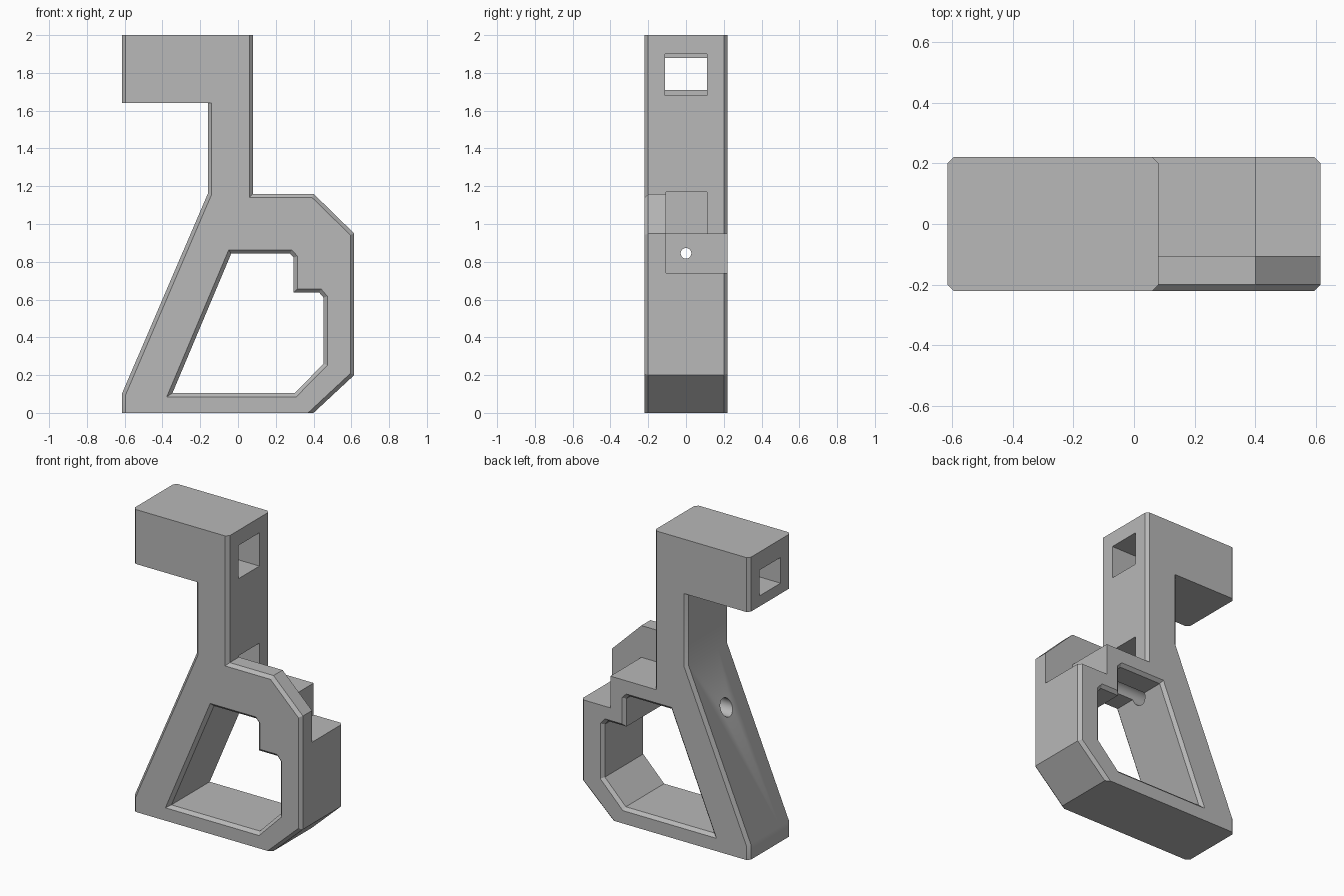
import bpy, bmesh, math
from mathutils import Vector, Matrix

cube = bpy.data.objects.get("Cube")
if cube:
    bpy.data.objects.remove(cube, do_unlink=True)

HALF = 0.22      # half depth
CH = 0.02        # chamfer size
PLATE = -0.105   # back of the thin front cheek

grey = bpy.data.materials.new("plain grey")
grey.use_nodes = True
grey.diffuse_color = (0.48, 0.48, 0.48, 1)
grey.node_tree.nodes["Principled BSDF"].inputs["Base Color"].default_value = grey.diffuse_color


def finish(bm, name):
    bmesh.ops.recalc_face_normals(bm, faces=bm.faces)
    mesh = bpy.data.meshes.new(name)
    bm.to_mesh(mesh)
    bm.free()
    mesh.materials.append(grey)
    ob = bpy.data.objects.new(name, mesh)
    bpy.context.collection.objects.link(ob)
    return ob


def inset(pts, amount):
    """Move each flagged edge of a counter-clockwise outline inward."""
    n = len(pts)
    lines = []
    for i, (x, z, flag) in enumerate(pts):
        d = Vector((pts[(i + 1) % n][0] - x, pts[(i + 1) % n][1] - z)).normalized()
        normal = Vector((-d.y, d.x))
        lines.append((normal, normal.dot(Vector((x, z))) + amount * flag))
    out = []
    for i in range(n):
        (a, p), (b, q) = lines[i - 1], lines[i]
        det = a.x * b.y - a.y * b.x
        out.append(((p * b.y - q * a.y) / det, (a.x * q - b.x * p) / det))
    return out


def loft(name, pts, sections):
    """Stack insets of an outline along y; sections are (y, inset)."""
    bm = bmesh.new()
    rings = [[bm.verts.new((x, y, z)) for x, z in inset(pts, a)] for y, a in sections]
    for r, s in zip(rings, rings[1:]):
        for i in range(len(r)):
            j = (i + 1) % len(r)
            bm.faces.new((r[i], r[j], s[j], s[i]))
    bm.faces.new(rings[0])
    bm.faces.new(rings[-1])
    return finish(bm, name)


def box(x0, x1, y0, y1, z0, z1):
    bm = bmesh.new()
    bmesh.ops.create_cube(bm, size=1)
    bm.transform(Matrix.Translation(((x0 + x1) / 2, (y0 + y1) / 2, (z0 + z1) / 2))
                 @ Matrix.Diagonal((x1 - x0, y1 - y0, z1 - z0, 1)))
    return finish(bm, "cutter")


def rod(start, end, radius):
    a, b = Vector(start), Vector(end)
    bm = bmesh.new()
    bmesh.ops.create_cone(bm, cap_ends=True, segments=48, radius1=radius,
                          radius2=radius, depth=(b - a).length)
    turn = (b - a).to_track_quat('Z', 'Y').to_matrix().to_4x4()
    bm.transform(Matrix.Translation((a + b) / 2) @ turn)
    return finish(bm, "cutter")


def combine(target, other, operation):
    mod = target.modifiers.new("join", 'BOOLEAN')
    mod.operation, mod.solver, mod.object = operation, 'EXACT', other
    bpy.context.view_layer.objects.active = target
    bpy.ops.object.modifier_apply(modifier=mod.name)
    bpy.data.objects.remove(other, do_unlink=True)


def counterbore(target, start, step, end, wide, narrow):
    combine(target, rod(start, step, wide), 'DIFFERENCE')
    combine(target, rod(start, end, narrow), 'DIFFERENCE')


# Outlines: x, z, and whether the edge that starts there is chamfered
base = [(-0.615, 0, 0), (0.4, 0, 1), (0.615, 0.2, 1)]
head = [(0.08, 2, 0), (-0.615, 2, 1), (-0.615, 1.64, 0), (-0.16, 1.64, 1),
        (-0.16, 1.16, 1), (-0.615, 0.1, 1)]
cheek = [(0.615, 0.95, 1), (0.4, 1.16, 1), (0.08, 1.16, 1)]
steps = [(0.615, 0.74, 0), (0.4, 0.74, 0), (0.4, 0.95, 0), (0.08, 0.95, 1)]
window = [(-0.347, 0.105, 1), (0.30, 0.105, 1), (0.453, 0.26, 1), (0.453, 0.61, 1),
          (0.43, 0.637, 1), (0.295, 0.637, 1), (0.295, 0.822, 1),
          (0.275, 0.843, 1), (-0.036, 0.843, 1)]

# Frame: front cheek layer plus stepped rear layer
frame = loft("bracket_frame", base + cheek + head,
             [(-HALF, CH), (CH - HALF, 0), (PLATE, 0)])
rear = loft("rear_layer", base + steps + head,
            [(PLATE, 0), (HALF - CH, 0), (HALF, CH)])
combine(frame, rear, 'UNION')

# Large opening with flared edges
opening = loft("cutter", window, [(-HALF - CH, -2 * CH), (CH - HALF, 0),
                                  (HALF - CH, 0), (HALF + CH, -2 * CH)])
combine(frame, opening, 'DIFFERENCE')

# Head passage, taller on the upright side, and the nut pocket below
combine(frame, box(-0.7, 0.2, -0.11, 0.11, 1.71, 1.88), 'DIFFERENCE')
combine(frame, box(-0.4, 0.2, -0.11, 0.11, 1.68, 1.90), 'DIFFERENCE')
combine(frame, box(-0.09, 0.1, PLATE, 0.11, 0.95, 1.17), 'DIFFERENCE')

# Big vertical bore and its four corner screw holes
combine(frame, rod((-0.397, 0, 2.1), (-0.397, 0, 1.5), 0.133), 'DIFFERENCE')
for x in (-0.56, -0.233):
    for y in (-0.163, 0.163):
        counterbore(frame, (x, y, 2.1), (x, y, 1.95), (x, y, 1.55), 0.031, 0.017)

# Screw hole down through the upright
counterbore(frame, (-0.018, 0, 2.1), (-0.018, 0, 1.95), (-0.018, 0, 1.05), 0.055, 0.027)

# Front screw holes
for x in (0.022, 0.275):
    counterbore(frame, (x, -0.3, 1.057), (x, -0.16, 1.057), (x, 0, 1.057), 0.055, 0.028)

# Floor screw holes
for x in (-0.06, 0.155):
    counterbore(frame, (x, 0, 0.2), (x, 0, 0.05), (x, 0, -0.1), 0.055, 0.024)

# Long sideways bore through the sloped leg to the step
counterbore(frame, (-0.7, 0, 0.845), (0.25, 0, 0.845), (0.5, 0, 0.845), 0.055, 0.028)

bpy.ops.object.select_all(action='DESELECT')
frame.select_set(True)
bpy.context.view_layer.objects.active = frame
bpy.ops.object.shade_smooth_by_angle(angle=math.radians(25))
